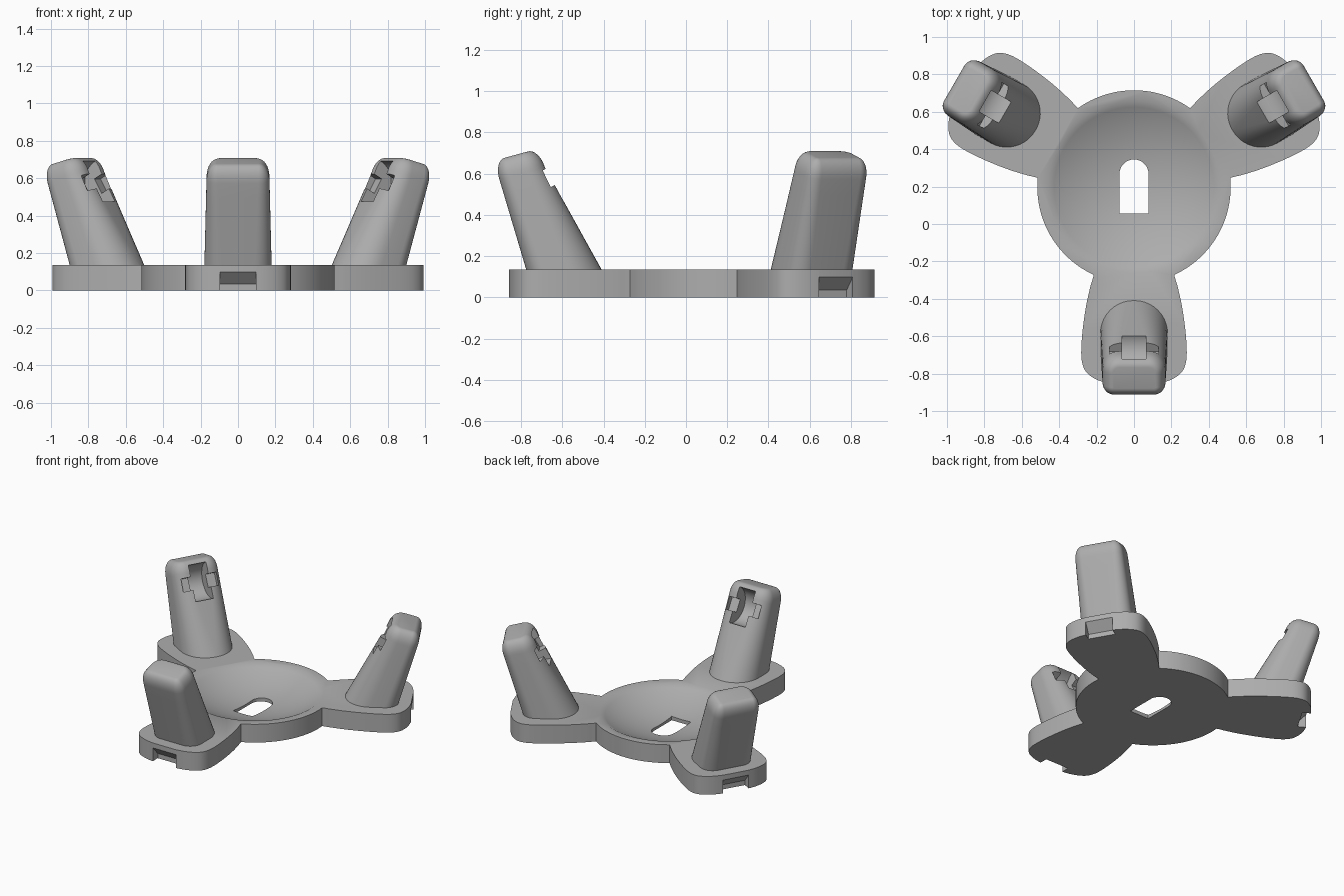
import bpy
import bmesh
from math import sin, cos, pi, radians, sqrt
from mathutils import Vector, Matrix

cube = bpy.data.objects.get("Cube")
if cube:
    bpy.data.objects.remove(cube, do_unlink=True)

CENTRE = Vector((0, 0.198, 0))
TOP = 0.135
RIM = 0.517

grey = bpy.data.materials.new("plain grey")
grey.use_nodes = True
colour = (0.42, 0.42, 0.42, 1)
grey.diffuse_color = colour
grey.node_tree.nodes["Principled BSDF"].inputs["Base Color"].default_value = colour


def finish(name, bm):
    bmesh.ops.recalc_face_normals(bm, faces=bm.faces)
    mesh = bpy.data.meshes.new(name)
    bm.to_mesh(mesh)
    bm.free()
    mesh.materials.append(grey)
    obj = bpy.data.objects.new(name, mesh)
    bpy.context.collection.objects.link(obj)
    return obj


def loft(name, rings):
    """Skin a stack of closed rings and cap both ends."""
    bm = bmesh.new()
    loops = [[bm.verts.new(p) for p in ring] for ring in rings]
    n = len(loops[0])
    for a, b in zip(loops, loops[1:]):
        for i in range(n):
            j = (i + 1) % n
            bm.faces.new((a[i], a[j], b[j], b[i]))
    bm.faces.new(loops[0])
    bm.faces.new(loops[-1])
    return finish(name, bm)


def prism(name, outline, lo, hi):
    return loft(name, [[(x, y, z) for x, y in outline] for z in (lo, hi)])


def side_prism(name, outline, half):
    """Extrude a y-z outline across x."""
    return loft(name, [[(x, y, z) for y, z in outline] for x in (-half, half)])


def activate(obj):
    bpy.ops.object.select_all(action='DESELECT')
    obj.select_set(True)
    bpy.context.view_layer.objects.active = obj


def cut(obj, cutter):
    mod = obj.modifiers.new("cut", 'BOOLEAN')
    mod.operation = 'DIFFERENCE'
    mod.solver = 'EXACT'
    mod.object = cutter
    activate(obj)
    bpy.ops.object.modifier_apply(modifier=mod.name)
    bpy.data.objects.remove(cutter, do_unlink=True)


def smooth(obj, angle=30):
    activate(obj)
    bpy.ops.object.shade_smooth_by_angle(angle=radians(angle))


def spline(points, steps=4):
    """Smooth curve through the points."""
    pts = [Vector(p) for p in points]
    pts = [pts[0]] + pts + [pts[-1]]
    out = []
    for a, b, c, d in zip(pts, pts[1:], pts[2:], pts[3:]):
        for k in range(steps):
            t = k / steps
            out.append(b + 0.5 * t * (c - a + t * (2 * a - 5 * b + 4 * c - d
                                                   + t * (3 * (b - c) + d - a))))
    return out + [pts[-1]]


def spun(k):
    """Turn about the dish centre to arm number k."""
    return (Matrix.Translation(CENTRE) @ Matrix.Rotation(k * 2 * pi / 3, 4, 'Z')
            @ Matrix.Translation(-CENTRE))


# Base plate: a disc with three flared arms
half = spline([(0.215, -0.47), (0.222, -0.495), (0.235, -0.54), (0.257, -0.64),
               (0.274, -0.76), (0.282, -0.87), (0.277, -0.94), (0.255, -0.99),
               (0.21, -1.025), (0.15, -1.047), (0.09, -1.057)])
arm = [Vector((-p.x, p.y)) for p in half] + half[::-1]
arc = [Vector((RIM * sin(a), -RIM * cos(a)))
       for a in (radians(26 + 68 * i / 20) for i in range(1, 20))]
outline = []
for k in range(3):
    turn = Matrix.Rotation(k * 2 * pi / 3, 2)
    outline += [turn @ p + CENTRE.xy for p in arm + arc]
base = prism("base_plate", outline, 0, TOP)

# Shallow spherical dish
dish_r, depth = 0.46, 0.12
ball_r = (dish_r ** 2 + depth ** 2) / (2 * depth)
rings = []
for i in range(1, 15):
    r = dish_r * i / 14
    z = TOP - depth + ball_r - sqrt(ball_r ** 2 - r * r)
    rings.append((r, z))
rings.append((dish_r, TOP + 0.1))
cut(base, loft("dish_cutter", [[(r * cos(a), CENTRE.y + r * sin(a), z)
                                for a in (2 * pi * j / 96 for j in range(96))]
                               for r, z in rings]))

# Arched opening in the dish floor
w = 0.078
arch = [(-w, 0.055), (w, 0.055)]
arch += [(w * cos(pi * i / 16), 0.267 + w * sin(pi * i / 16)) for i in range(17)]
cut(base, prism("opening_cutter", arch, -0.1, 0.3))

# Undercut notch at the end of each arm
for k in range(3):
    notch = side_prism("notch_cutter", [(-0.9, -0.02), (-0.9, 0.143),
                                        (-0.8, 0.035), (-0.8, -0.02)], 0.095)
    notch.data.transform(spun(k))
    cut(base, notch)
smooth(base)


def post_ring(back, front, w, rb, rf, n=10):
    """Rounded section spanning from a back point to a front point in y-z."""
    back, front = Vector((0, *back)), Vector((0, *front))
    length = (front - back).length
    along = (front - back) / length
    ring = []
    for sx, v, r, start in ((1, rb, rb, -pi / 2), (1, length - rf, rf, 0),
                            (-1, length - rf, rf, pi / 2), (-1, rb, rb, pi)):
        for i in range(n + 1):
            a = start + pi / 2 * i / n
            ring.append(Vector((sx * (w - r) + r * cos(a), 0, 0))
                        + back + along * (v + r * sin(a)))
    return ring


# Leaning post with a rounded cap
sections = [((-0.404, 0.125), (-0.772, 0.125), 0.18, 0.178, 0.09),
            ((-0.685, 0.632), (-0.905, 0.572), 0.168, 0.09, 0.06)]
rings = []
for i in range(7):
    t = i / 6
    lerp = [Vector(a).lerp(Vector(b), t) for a, b in zip(sections[0][:2], sections[1][:2])]
    rings.append(post_ring(*lerp, *[a + (b - a) * t
                                    for a, b in zip(sections[0][2:], sections[1][2:])]))
lift = Vector((-0.028, 0.09))
inward = Vector((0.22, 0.06)).normalized()
for i in range(1, 9):
    a = pi / 2 * i / 8
    shrink = 0.055 * (1 - cos(a))
    rings.append(post_ring(Vector(sections[1][0]) + lift * sin(a) - inward * shrink,
                           Vector(sections[1][1]) + lift * sin(a) + inward * shrink,
                           0.168 - shrink, 0.09 - shrink, 0.06 - shrink))
post = loft("front_post", rings)

# Round wheel slot with an axle groove on the inner face
hub = Vector((-0.66, 0.583))
up = Vector((-0.5, 0.866))
out = Vector((0.866, 0.5))
wheel = [hub + 0.125 * Vector((cos(a), sin(a)))
         for a in (2 * pi * i / 40 for i in range(40))]
groove = [hub + up * u + out * o
          for u, o in ((-0.045, -0.05), (0.045, -0.05), (0.045, 0.15), (-0.045, 0.15))]
cut(post, side_prism("wheel_cutter", wheel, 0.065))
cut(post, side_prism("axle_cutter", groove, 0.13))
smooth(post, 35)

# Repeat the post on the other two arms
for k, name in ((1, "back_left_post"), (2, "back_right_post")):
    copy = bpy.data.objects.new(name, post.data.copy())
    copy.data.transform(spun(k))
    bpy.context.collection.objects.link(copy)
